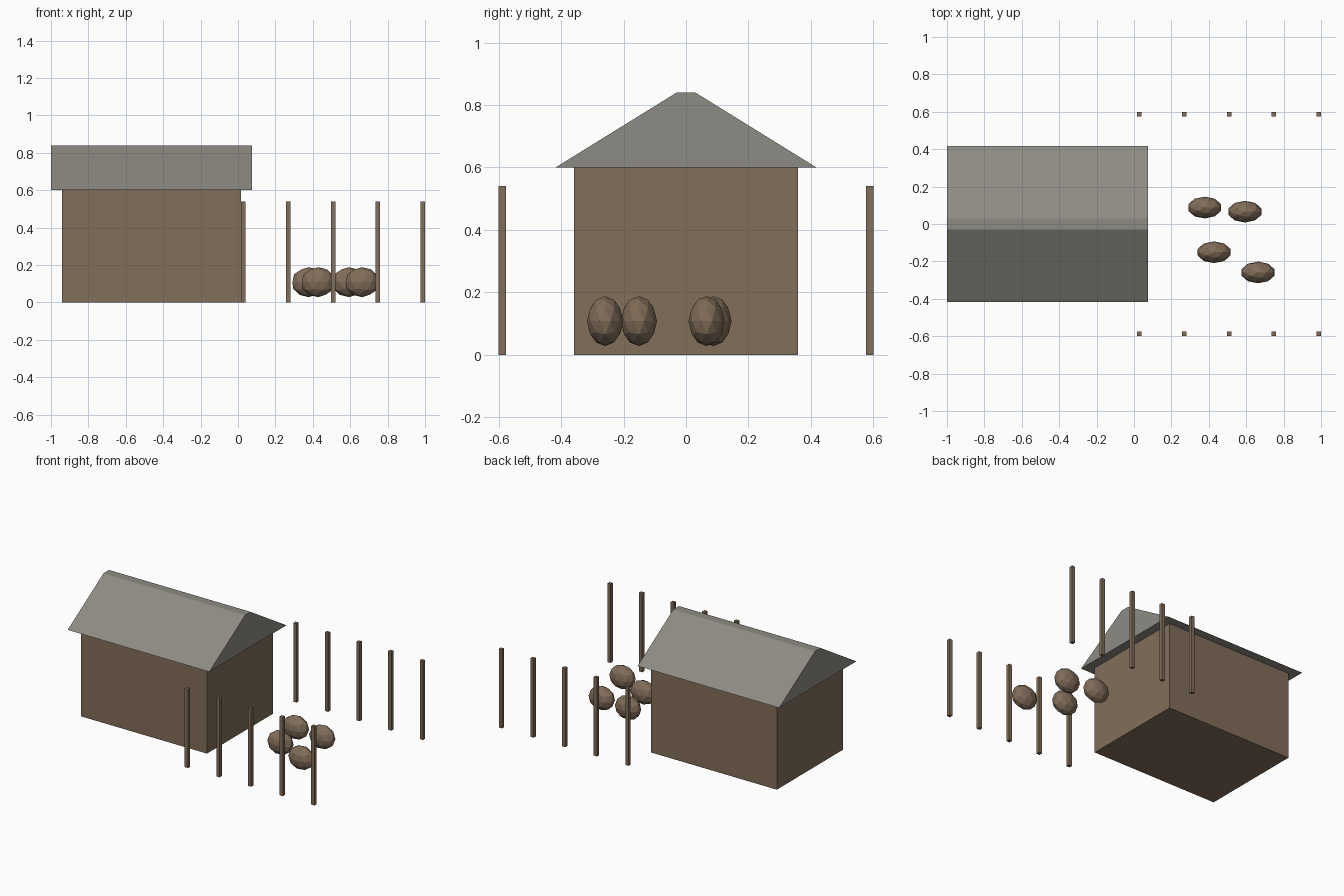
import bpy, bmesh

if "Cube" in bpy.data.objects:
    bpy.data.objects.remove(bpy.data.objects["Cube"])


def material(name, rgb):
    m = bpy.data.materials.new(name)
    lin = [((c / 255 + 0.055) / 1.055) ** 2.4 for c in rgb]
    m.diffuse_color = (*lin, 1)
    m.use_nodes = True
    m.node_tree.nodes["Principled BSDF"].inputs["Base Color"].default_value = m.diffuse_color
    return m


BROWN = material("weathered_brown", (130, 110, 90))
GREY = material("slate_grey", (141, 139, 131))


def make_object(name, bm, mat):
    bmesh.ops.recalc_face_normals(bm, faces=bm.faces)
    mesh = bpy.data.meshes.new(name)
    bm.to_mesh(mesh)
    bm.free()
    mesh.materials.append(mat)
    ob = bpy.data.objects.new(name, mesh)
    bpy.context.collection.objects.link(ob)
    return ob


def box(name, centre, size, mat):
    bm = bmesh.new()
    bmesh.ops.create_cube(bm, size=1)
    bmesh.ops.scale(bm, vec=size, verts=bm.verts)
    bmesh.ops.translate(bm, vec=centre, verts=bm.verts)
    return make_object(name, bm, mat)


# House walls
box("house_walls", (-0.4625, 0, 0.3), (0.955, 0.716, 0.6), BROWN)

# Gabled roof: profile with a narrow flat ridge, extruded along x
bm = bmesh.new()
profile = [(-0.418, 0.6), (0.418, 0.6), (0.03, 0.84), (-0.03, 0.84)]
face = bm.faces.new([bm.verts.new((-1, y, z)) for y, z in profile])
ext = bmesh.ops.extrude_face_region(bm, geom=[face], use_keep_orig=True)
moved = [v for v in ext["geom"] if isinstance(v, bmesh.types.BMVert)]
bmesh.ops.translate(bm, vec=(1.075, 0, 0), verts=moved)
make_object("roof", bm, GREY)

# Two rows of fence posts
for row, y in (("front", -0.588), ("back", 0.588)):
    for i in range(5):
        box(f"{row}_fence_post_{i + 1}", (0.028 + 0.24 * i, y, 0.27),
            (0.024, 0.024, 0.54), BROWN)

# Faceted boulders in the yard
for i, (x, y) in enumerate([(0.378, 0.088), (0.593, 0.066),
                            (0.428, -0.151), (0.663, -0.259)]):
    bm = bmesh.new()
    bmesh.ops.create_icosphere(bm, subdivisions=2, radius=1)
    bmesh.ops.scale(bm, vec=(0.092, 0.058, 0.08), verts=bm.verts)
    bmesh.ops.translate(bm, vec=(x, y, 0.108), verts=bm.verts)
    make_object(f"boulder_{i + 1}", bm, BROWN)
